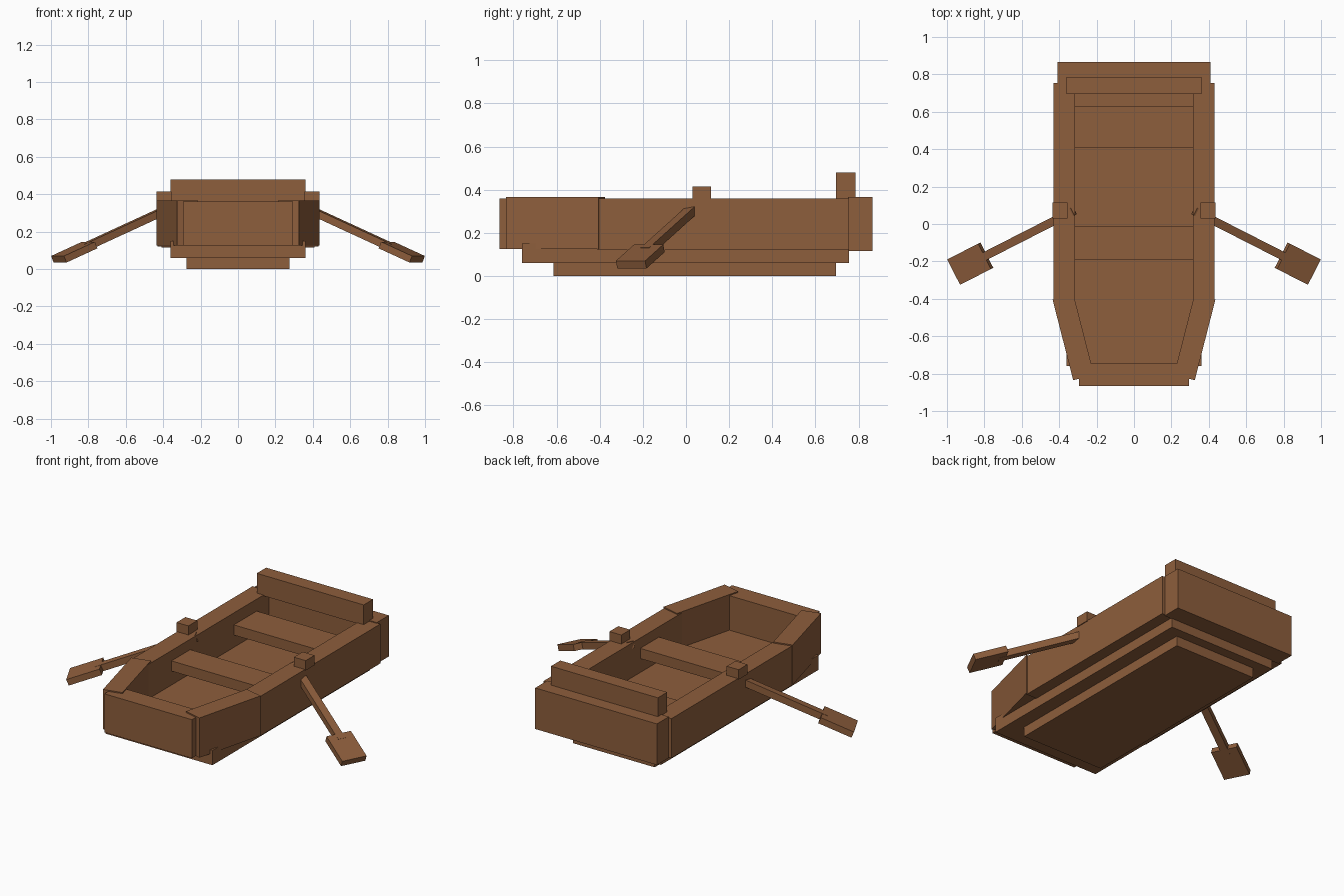
import bpy
import math
from mathutils import Matrix, Vector

if "Cube" in bpy.data.objects:
    bpy.data.objects.remove(bpy.data.objects["Cube"], do_unlink=True)

COLOUR = (0.27, 0.112, 0.045, 1.0)
wood = bpy.data.materials.new("brown_wood")
wood.use_nodes = True
wood.diffuse_color = COLOUR
shader = next(n for n in wood.node_tree.nodes if n.type == "BSDF_PRINCIPLED")
shader.inputs["Base Color"].default_value = COLOUR
shader.inputs["Roughness"].default_value = 0.8


def board(name, size, transform):
    """Flat-faced box of the given size, placed by a matrix."""
    bpy.ops.mesh.primitive_cube_add(size=1)
    obj = bpy.context.object
    obj.name = name
    obj.data.name = name
    obj.data.transform(transform @ Matrix.Diagonal((*size, 1)))
    obj.data.materials.append(wood)
    return obj


def block(name, x, y, z):
    """Upright box from its ranges along each axis."""
    spans = (x, y, z)
    centre = Vector([(a + b) / 2 for a, b in spans])
    return board(name, [b - a for a, b in spans], Matrix.Translation(centre))


def both(name, x):
    return (-x, x)


# Hull bottom
block("keel", (-0.275, 0.275), (-0.615, 0.695), (0, 0.07))
block("floor", (-0.36, 0.36), (-0.76, 0.755), (0.06, 0.15))

# Bow and stern
block("bow_board", (-0.295, 0.295), (-0.865, -0.745), (0.125, 0.36))
block("stern_board", (-0.41, 0.41), (0.75, 0.865), (0.115, 0.365))
block("stern_backrest", (-0.36, 0.36), (0.695, 0.785), (0.355, 0.48))

# Benches
block("front_bench", (-0.33, 0.33), (-0.19, -0.01), (0.235, 0.297))
block("rear_bench", (-0.33, 0.33), (0.41, 0.63), (0.225, 0.287))

# Parts on each side
for side, s in (("left", 1), ("right", -1)):
    xs = lambda a, b: tuple(sorted((a * s, b * s)))
    block(side + "_wall", xs(0.315, 0.43), (-0.41, 0.755), (0.12, 0.36))
    block(side + "_oarlock", xs(0.355, 0.435), (0.03, 0.115), (0.355, 0.415))

    # Angled bow plank, measured from its outer edge
    rear = Vector((0.435 * s, -0.405, 0.246))
    front = Vector((0.325 * s, -0.835, 0.246))
    along = (rear - front).normalized()
    inward = Vector((-along.y * s, along.x * s, 0)) * s
    inward = inward if inward.x * s < 0 else -inward
    angle = math.atan2(along.y, along.x)
    centre = (rear + front) / 2 + inward * 0.0575
    board(side + "_bow_plank", ((rear - front).length, 0.115, 0.242),
          Matrix.Translation(centre) @ Matrix.Rotation(angle, 4, "Z"))

    # Oar: local x runs from the blade tip up to the handle
    tip = Vector((0.958 * s, -0.254, 0.0525))
    heading = math.atan2(0.51, -s)
    frame = (Matrix.Translation(tip) @ Matrix.Rotation(heading, 4, "Z")
             @ Matrix.Rotation(-math.radians(22.3), 4, "Y"))
    board(side + "_oar_blade", (0.2, 0.152, 0.038),
          frame @ Matrix.Translation((0.1, 0, 0)))
    board(side + "_oar_shaft", (0.61, 0.045, 0.04),
          frame @ Matrix.Translation((0.465, 0, 0)))
